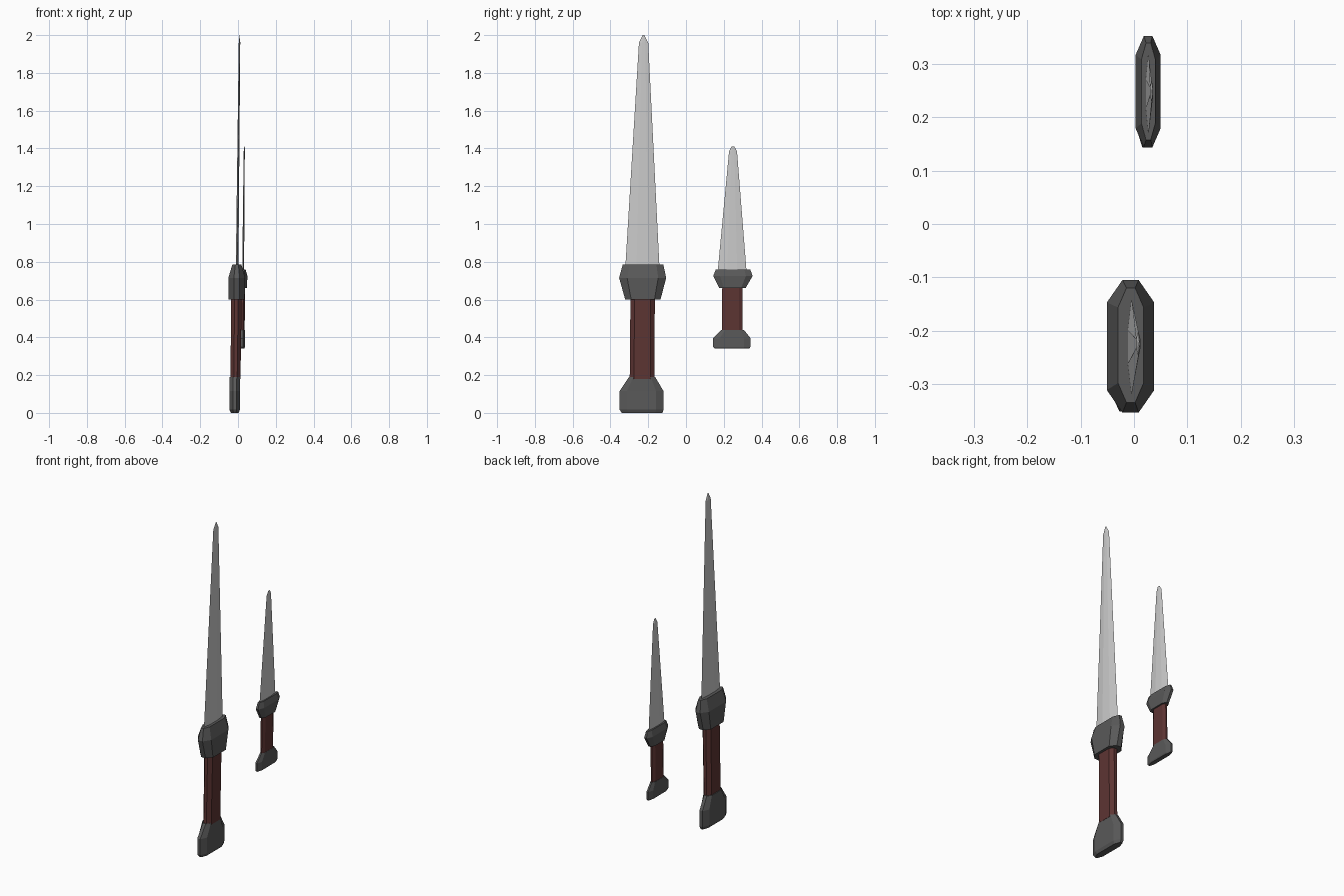
import bpy, bmesh

if "Cube" in bpy.data.objects:
    bpy.data.objects.remove(bpy.data.objects["Cube"])


def material(name, rgb):
    m = bpy.data.materials.new(name)
    m.diffuse_color = (*rgb, 1)
    m.use_nodes = True
    m.node_tree.nodes["Principled BSDF"].inputs["Base Color"].default_value = m.diffuse_color
    return m


LEATHER = material("dark_red_leather", (0.11, 0.035, 0.033))
IRON = material("dark_iron", (0.10, 0.10, 0.10))


def octagon(x0, x1, y0, y1, z, fx=0.34, fy=0.66):
    """Chamfered rectangle; fx, fy are the straight fractions of each side."""
    cx, cy, hx, hy = (x0 + x1) / 2, (y0 + y1) / 2, (x1 - x0) / 2, (y1 - y0) / 2
    pts = [(1, -fy), (1, fy), (fx, 1), (-fx, 1), (-1, fy), (-1, -fy), (-fx, -1), (fx, -1)]
    return [(cx + px * hx, cy + py * hy, z) for px, py in pts]


def loft(name, rings, mat=None):
    """Skin equal-sized rings from bottom to top and cap both ends."""
    bm = bmesh.new()
    loops = [[bm.verts.new(p) for p in ring] for ring in rings]
    for a, b in zip(loops, loops[1:]):
        for i in range(len(a)):
            j = (i + 1) % len(a)
            bm.faces.new((a[i], a[j], b[j], b[i]))
    bm.faces.new(loops[0][::-1])
    bm.faces.new(loops[-1])
    bmesh.ops.recalc_face_normals(bm, faces=bm.faces)
    mesh = bpy.data.meshes.new(name)
    bm.to_mesh(mesh)
    bm.free()
    obj = bpy.data.objects.new(name, mesh)
    bpy.context.collection.objects.link(obj)
    if mat:
        mesh.materials.append(mat)
    return obj


def blade_ring(x, y0, y1, z, t):
    """Thin hexagonal blade section with flat middle and sharp edges."""
    c, h = (y0 + y1) / 2, (y1 - y0) / 2
    pts = [(0, -1), (t, -.35), (t, .35), (0, 1), (-t, .35), (-t, -.35)]
    return [(x + px, c + py * h, z) for px, py in pts]


def dagger(size, pommel, grip, guard, blade):
    loft(size + "_pommel", [octagon(*r) for r in pommel], IRON)
    loft(size + "_grip", [octagon(*r) for r in grip], LEATHER)
    loft(size + "_guard", [octagon(*r) for r in guard], IRON)
    loft(size + "_blade", [blade_ring(*r) for r in blade])


# Large dagger: each row is x range, y range, height
dagger("large",
       [(-.037, .003, -.340, -.125, 0), (-.046, .011, -.352, -.119, .018),
        (-.046, .011, -.352, -.119, .115), (-.044, .012, -.302, -.163, .19)],
       [(-.040, .013, -.298, -.167, .18), (-.036, .020, -.294, -.165, .62)],
       [(-.050, .035, -.322, -.135, .60), (-.051, .038, -.354, -.105, .715),
        (-.030, .018, -.335, -.120, .785)],
       [(-.005, -.323, -.139, .74, .007), (.008, -.249, -.200, 1.96, .004),
        (.010, -.229, -.221, 2.0, .001)])

# Small dagger
dagger("small",
       [(.008, .034, .150, .336, .342), (.005, .037, .144, .342, .350),
        (.005, .037, .144, .342, .395), (.007, .036, .188, .306, .44)],
       [(.008, .035, .190, .300, .43), (.010, .038, .192, .300, .67)],
       [(.005, .047, .177, .315, .66), (.003, .050, .144, .353, .725),
        (.014, .040, .158, .340, .76)],
       [(.027, .166, .322, .73, .005), (.033, .228, .270, 1.385, .003),
        (.035, .241, .256, 1.41, .001)])
